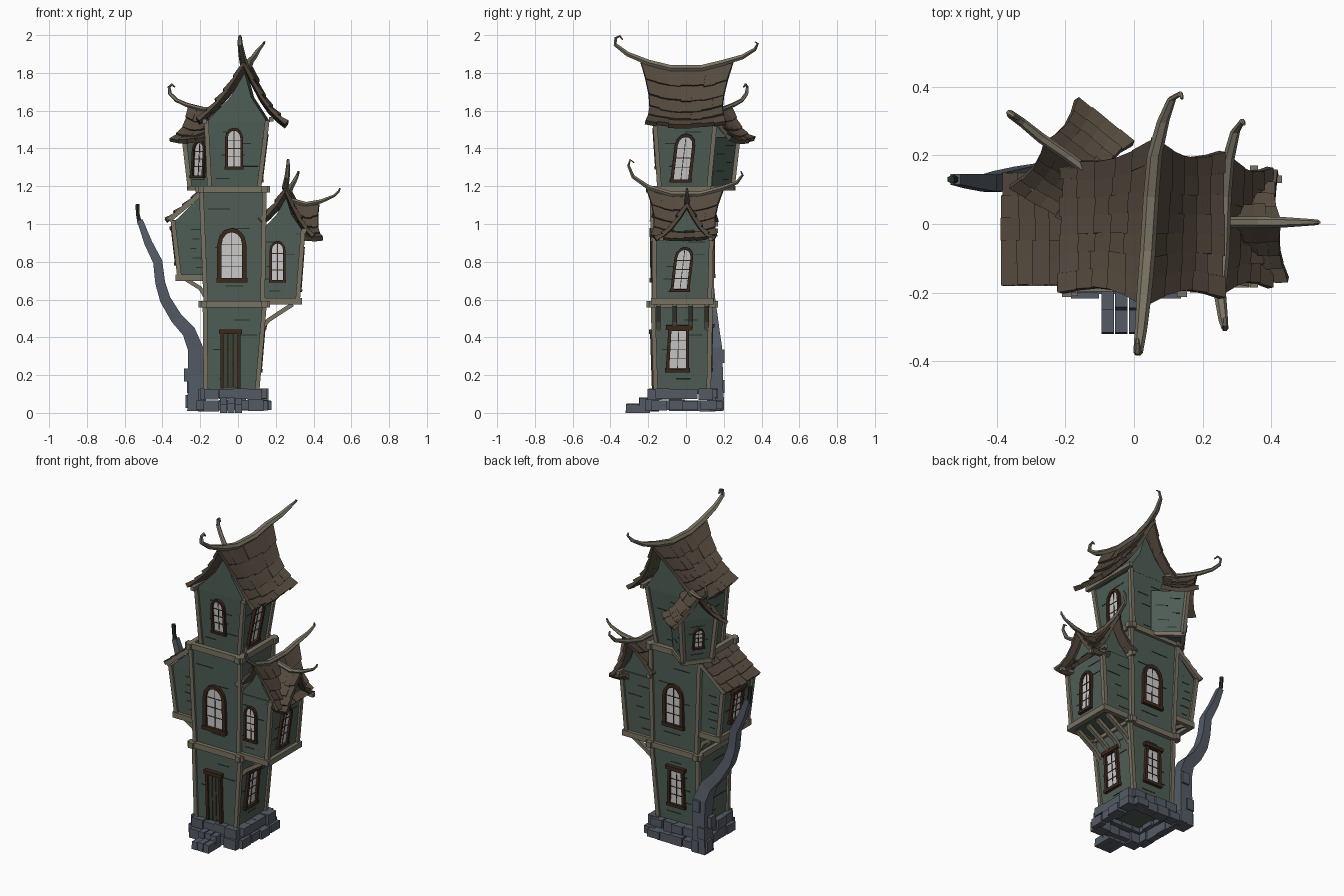
import bpy, bmesh, random
from math import sin, cos, pi
from mathutils import Vector as V, Matrix

if "Cube" in bpy.data.objects:
    bpy.data.objects.remove(bpy.data.objects["Cube"])
random.seed(4)

def material(name, r, g, b):
    m = bpy.data.materials.new(name)
    m.diffuse_color = (r, g, b, 1)
    m.use_nodes = True
    m.node_tree.nodes["Principled BSDF"].inputs["Base Color"].default_value = m.diffuse_color
    return m
GREEN = material("wall_green", .078, .112, .092)
SEAM = material("seam", .02, .03, .025)
ROOF = material("roof_brown", .09, .068, .048)
TRIM = material("trim_tan", .19, .17, .125)
DARK = material("frame_brown", .045, .022, .012)
PANE = material("pane", .55, .55, .58)
STONE = material("stone", .09, .105, .13)

def make(name, bm, mat):
    bmesh.ops.recalc_face_normals(bm, faces=bm.faces)
    me = bpy.data.meshes.new(name)
    bm.to_mesh(me)
    bm.free()
    me.materials.append(mat)
    ob = bpy.data.objects.new(name, me)
    bpy.context.collection.objects.link(ob)
    return ob

def hexa(bm, low, top):
    a = [bm.verts.new(p) for p in low]
    b = [bm.verts.new(p) for p in top]
    bm.faces.new(a[::-1])
    bm.faces.new(b)
    for i in range(4):
        j = (i + 1) % 4
        bm.faces.new((a[i], a[j], b[j], b[i]))

def rect(x0, x1, y0, y1, z):
    return [V((x0, y0, z)), V((x1, y0, z)), V((x1, y1, z)), V((x0, y1, z))]

def beam(bm, p, q, w=.022, h=None, over=0):
    p, q, h = V(p), V(q), h or w
    t = (q - p).normalized()
    p, q = p - t * over, q + t * over
    s = t.cross(V((0, 0, 1)))
    s = V((1, 0, 0)) if s.length < .3 else s.normalized()
    u = s.cross(t)
    offs = [(s * a * w + u * b * h) / 2 for a, b in ((-1, -1), (1, -1), (1, 1), (-1, 1))]
    hexa(bm, [p + o for o in offs], [q + o for o in offs])

def frame(st, side, s, z):
    """Matrix on a wall: x right, y up, z outward."""
    a, b = st[0], st[1]
    j = (side + 1) % 4
    t = (z - a[0].z) / (b[0].z - a[0].z)
    l, r = a[side].lerp(b[side], t), a[j].lerp(b[j], t)
    x = (r - l).normalized()
    n = x.cross((b[side] + b[j] - a[side] - a[j]).normalized()).normalized()
    m = Matrix((x, n.cross(x), n)).transposed().to_4x4()
    m.translation = l.lerp(r, s)
    return m, (r - l).length

def panel(bm, m, x, y, w, h, d):
    c = rect(x - w / 2, x + w / 2, y - h / 2, y + h / 2, -.004)
    hexa(bm, [m @ p for p in c], [m @ (p + V((0, 0, d + .004))) for p in c])

def storey(name, low, top, posts=(0, 1, 2, 3)):
    bm = bmesh.new()
    hexa(bm, low, top)
    make(name + "_walls", bm, GREEN)
    bm, sm = bmesh.new(), bmesh.new()
    for i in posts:
        beam(bm, low[i], top[i], .024)
    make(name + "_corner_posts", bm, TRIM)
    z0, z1 = low[0].z, top[0].z
    for side in range(4):
        for k in range(1, 6):
            m, w = frame((low, top), side, random.uniform(.25, .75), z0 + (z1 - z0) * k / 6)
            panel(sm, m, 0, 0, w * random.uniform(.2, .45), .005, .002)
    make(name + "_plank_seams", sm, SEAM)
    return low, top

def window(name, st, side, s, z, w, h, lean=0, arch=True):
    m, _ = frame(st, side, s, z)
    m = m @ Matrix(((1, lean, 0, 0), (0, 1, 0, 0), (0, 0, 1, 0), (0, 0, 0, 1)))
    def outline(w, h):
        if not arch:
            return [(-w / 2, -h / 2), (w / 2, -h / 2), (w * .44, h / 2), (-w * .44, h / 2)]
        c = h / 2 - w * .6
        return [(-w / 2, -h / 2), (w / 2, -h / 2)] + [
            (w / 2 * cos(a * pi / 6), c + w * .6 * sin(a * pi / 6)) for a in range(7)]
    f = w * .15
    out, inn = outline(w, h), outline(w - 2 * f, h - 2 * f)
    bm = bmesh.new()
    loops = [[bm.verts.new(m @ V((x, y, d))) for x, y in pts]
             for pts, d in ((out, -.005), (out, .016), (inn, .016), (inn, -.005))]
    n = len(out)
    for a, b in zip(loops, loops[1:] + loops[:1]):
        for i in range(n):
            j = (i + 1) % n
            bm.faces.new((a[i], a[j], b[j], b[i]))
    panel(bm, m, 0, -h / 2 + f / 2, w * 1.06, f, .02)
    if not arch:
        panel(bm, m, 0, h / 2, w * 1.1, f * 1.2, .022)
    panel(bm, m, 0, 0, .004, h - f, .007)
    for k in (-.2, 0, .2):
        panel(bm, m, 0, k * h, w - f, .004, .007)
    make(name + "_frame", bm, DARK)
    bm = bmesh.new()
    bm.faces.new([bm.verts.new(m @ V((x, y, .004))) for x, y in inn])
    make(name + "_pane", bm, PANE)

def slope(name, A, B, C, D, cols, rows, sag=.03, rise=.04, pinch=.15):
    """Overlapping shingles from ridge A-B down to eave C-D."""
    A, B, C, D = map(V, (A, B, C, D))
    def P(u, v):
        k = .5 + (u - .5) * (1 - pinch * sin(pi * v))
        p = A.lerp(B, k).lerp(C.lerp(D, k), v)
        p.z += rise * (2 * u - 1) ** 2 * (1 - .4 * v) - sag * sin(pi * min(v, 1))
        return p
    bm = bmesh.new()
    for j in range(rows):
        for i in range(cols):
            v0, v1 = j / rows, (j + 1.08) / rows + random.uniform(-.02, .02)
            q = [P(i / cols, v0), P((i + 1) / cols, v0), P((i + 1) / cols, v1), P(i / cols, v1)]
            n = (q[2] - q[0]).cross(q[3] - q[1]).normalized()
            n = -n if n.z < 0 else n
            lift = random.uniform(.01, .018)
            hexa(bm, [p - n * .011 for p in q],
                 [p + n * d for p, d in zip(q, (.003, .003, lift, lift))])
    make(name, bm, ROOF)

def sweep(name, pts, radii, side, mat, n=6, flat=1.0, turn=0):
    pts, b = [V(p) for p in pts], V(side).normalized()
    bm, rings = bmesh.new(), []
    for i, p in enumerate(pts):
        t = (pts[min(i + 1, len(pts) - 1)] - pts[max(i - 1, 0)]).normalized()
        u = t.cross(b).normalized()
        rings.append([bm.verts.new(p + (b * cos(2 * pi * k / n + turn) + u * flat * sin(2 * pi * k / n + turn))
                                   * radii[i]) for k in range(n)])
    for a, c in zip(rings, rings[1:]):
        for k in range(n):
            bm.faces.new((a[k], a[(k + 1) % n], c[(k + 1) % n], c[k]))
    bm.faces.new(rings[0][::-1])
    bm.faces.new(rings[-1])
    make(name, bm, mat)

def gable(name, L, R, apex, depth, inset=.3):
    L, R, apex, depth = V(L), V(R), V(apex), V(depth)
    mid = (L + R + apex * 2) / 4
    pts = [L, R, ((R + apex) / 2).lerp(mid, inset), apex, ((L + apex) / 2).lerp(mid, inset)]
    bm = bmesh.new()
    a, b = [bm.verts.new(p) for p in pts], [bm.verts.new(p + depth) for p in pts]
    bm.faces.new(a)
    bm.faces.new(b[::-1])
    for i in range(5):
        bm.faces.new((a[i], b[i], b[(i + 1) % 5], a[(i + 1) % 5]))
    make(name, bm, GREEN)

# Storeys and side rooms
low = storey("lower_storey", rect(-.17, .10, -.16, .12, .1), rect(-.175, .14, -.175, .13, .57))
mid = storey("middle_storey", rect(-.17, .13, -.17, .135, .57), rect(-.195, .14, -.18, .14, 1.18))
top = storey("upper_storey", rect(-.15, .11, -.14, .12, 1.18), rect(-.168, .155, -.165, .155, 1.55))
east = storey("right_room", rect(.12, .315, -.165, .125, .58), rect(.12, .345, -.17, .135, .97), (1, 2))
west = storey("left_room", rect(-.31, -.16, -.155, .12, .72), rect(-.345, -.18, -.165, .13, 1.02), (0, 3))
d, s = V((-.8, .6, 0)), V((.6, .8, 0))
def dormer_ring(half, out, z):
    I, E, up = V((-.06, .07, 0)), V((-.06, .07, 0)) + d * out, V((0, 0, z))
    return [I - s * half + up, I + s * half + up, E + s * half + up, E - s * half + up]
dorm = storey("dormer", dormer_ring(.085, .18, 1.19), dormer_ring(.105, .205, 1.46), (2, 3))

# Gable walls
gable("upper_gable", (-.168, -.165, 1.54), (.155, -.165, 1.54), (.035, -.165, 1.8), (.015, .32, 0))
gable("right_room_gable", (.12, -.165, .96), (.345, -.165, .96), (.255, -.165, 1.14), (.01, .29, 0))
gable("right_cross_gable", (.375, -.1, .96), (.375, .1, .96), (.375, .005, 1.09), (-.1, 0, 0))
gable("dormer_gable", dorm[1][2], dorm[1][3], (-.226, .194, 1.57), -d * .1)
gable("left_room_gable", (-.34, -.165, 1.01), (-.18, -.165, 1.01), (-.185, -.165, 1.16), (0, .295, 0), 0)

# Roof slopes
slope("main_roof_right", (.03, -.24, 1.82), (.06, .25, 1.82), (.25, -.215, 1.52), (.25, .21, 1.52), 7, 5, .05)
slope("main_roof_left", (.03, -.24, 1.82), (.06, .25, 1.82), (-.205, -.2, 1.54), (-.2, .19, 1.54), 7, 5)
slope("right_roof_inner", (.25, -.21, 1.15), (.275, .2, 1.15), (.12, -.19, 1.0), (.12, .17, 1.0), 6, 3, .015)
slope("right_roof_outer", (.25, -.21, 1.15), (.275, .2, 1.15), (.395, -.185, .92), (.395, .165, .92), 6, 4)
for nm, y0, x1 in (("front", -.165, .45), ("back", .15, .42)):
    slope("cross_roof_" + nm, (.26, .005, 1.11), (.43, .005, 1.09), (.3, y0, .93), (x1, y0 * .97, .91), 4, 4, .03, .02, .2)
slope("left_room_roof", (-.185, -.18, 1.18), (-.185, .15, 1.18), (-.375, -.18, 1.02), (-.375, .15, 1.02), 5, 4, .008, .01, .02)
for nm, k in (("front", -.16), ("back", .155)):
    a, b = V((-.09, .12, 1.59)), V((-.262, .24, 1.6))
    slope("dormer_roof_" + nm, a, b, a + s * k * .9 - V((0, 0, .15)), b + s * k - V((0, 0, .165)), 4, 4, .025, .025, .2)

# Curling ridge beams
sweep("main_ridge", [(.01, -.335, 1.975), (.01, -.35, 1.995), (.01, -.372, 1.985), (.012, -.375, 1.95), (.02, -.31, 1.9),
      (.03, -.2, 1.855), (.04, -.08, 1.825), (.05, .08, 1.825), (.06, .2, 1.855), (.085, .3, 1.885), (.11, .365, 1.925),
      (.135, .38, 1.955), (.14, .365, 1.965)],
      [.005, .008, .011, .014, .018, .022, .023, .023, .022, .018, .013, .008, .005], (1, 0, 0), TRIM, flat=.8)
sweep("right_room_ridge", [(.265, -.275, 1.325), (.265, -.295, 1.34), (.265, -.305, 1.31), (.26, -.28, 1.25), (.25, -.2, 1.195),
      (.26, -.08, 1.16), (.265, .08, 1.16), (.275, .19, 1.19), (.295, .27, 1.22), (.315, .3, 1.26), (.32, .29, 1.28)],
      [.005, .007, .01, .014, .018, .019, .019, .018, .014, .009, .005], (1, 0, 0), TRIM, flat=.8)
sweep("cross_ridge", [(.27, .005, 1.13), (.36, .005, 1.105), (.44, .005, 1.12), (.51, .005, 1.15), (.535, .005, 1.175), (.54, .005, 1.19)],
      [.016, .017, .015, .01, .008, .005], (0, 1, 0), TRIM, flat=.8)
sweep("dormer_ridge", [(-.09, .12, 1.605), (-.19, .195, 1.61), (-.27, .25, 1.63), (-.325, .295, 1.655), (-.36, .32, 1.69),
      (-.365, .325, 1.725), (-.35, .315, 1.74), (-.335, .305, 1.725)],
      [.014, .015, .015, .013, .012, .009, .007, .005], s, TRIM, flat=.8)

# Belt beams, bargeboards and purlin ends
bm = bmesh.new()
for r, over in ((rect(-.18, .14, -.18, .14, .575), .03), (rect(-.195, .14, -.182, .142, 1.185), .03),
                (rect(.14, .325, -.17, .13, .59), .012), (rect(-.315, -.18, -.16, .125, .715), .012)):
    for i in range(4):
        beam(bm, r[i], r[(i + 1) % 4], .03, .034, over)
for i in range(1, 4):
    beam(bm, dorm[0][i], dorm[0][(i + 1) % 4], .024, .024, .01)
for y in (-.17, .14):
    beam(bm, (-.365, y, 1.02), (-.19, y, 1.165), .02, .024)
make("belt_beams", bm, TRIM)
bm = bmesh.new()
for x, z, y in ((-.175, 1.545, .2), (.175, 1.555, .2), (.35, .965, .185), (.14, 1.0, .185)):
    beam(bm, (x, -y, z), (x, y - .015, z), .024)
for y in (-.13, .13):
    beam(bm, (.3, y, .935), (.43, y, .92), .022)
make("purlins", bm, TRIM)

# Curved brackets under the side rooms
for i, y in enumerate((-.145, -.06, .025, .11)):
    sweep(f"right_bracket_{i}", [(.11, y, .43), (.16, y, .49), (.22, y, .53), (.29, y, .575)], [.016] * 4, (0, 1, 0), TRIM, 4, 1, pi / 4)
    sweep(f"left_bracket_{i}", [(-.17, y, .61), (-.2, y, .66), (-.28, y, .71)], [.015] * 3, (0, 1, 0), TRIM, 4, 1, pi / 4)

# Windows
for args in (("upper_front", top, 0, .47, 1.4, .095, .22), ("upper_right", top, 1, .48, 1.35, .11, .26, .12),
             ("middle_front", mid, 0, .47, .835, .155, .29), ("middle_back", mid, 2, .47, .85, .14, .27),
             ("right_room_front", east, 0, .42, .8, .085, .22), ("right_room_side", east, 1, .5, .76, .1, .24, .12),
             ("dormer_end", dorm, 2, .5, 1.34, .065, .13), ("dormer_side", dorm, 3, .45, 1.345, .085, .2, .12),
             ("lower_right", low, 1, .43, .335, .125, .24, .03, False), ("lower_back", low, 2, .5, .34, .12, .24, 0, False),
             ("left_room_side", west, 3, .5, .88, .12, .2, 0, False)):
    window(args[0] + "_window", *args[1:])

# Door with posts and lintel
m, _ = frame(low, 0, .46, .28)
bm = bmesh.new()
for x in (-.045, .045):
    panel(bm, m, x, 0, .016, .3, .02)
panel(bm, m, 0, .15, .12, .024, .026)
make("door_frame", bm, DARK)
bm = bmesh.new()
for x in (-.025, 0, .025):
    panel(bm, m, x, 0, .022, .29, .01)
make("door_planks", bm, material("door_green", .05, .055, .035))

# Stone footing, two uneven courses, and steps
bm = bmesh.new()
for z0, z1, g in ((.01, .068, .01), (.07, .13, -.004)):
    ring = rect(-.18 - g, .13 + g, -.17 - g, .145 + g, 0)
    for i in range(4):
        a, b = ring[i], ring[(i + 1) % 4]
        for k in range(4):
            e = k + random.uniform(-.1, .1)
            p, q = a.lerp(b, (e + .05) / 4), a.lerp(b, (e + .95) / 4)
            zc = V((0, 0, (z0 + z1) / 2 + random.uniform(-.003, .003)))
            beam(bm, p + zc, q + zc, .05 + random.uniform(-.012, .026), z1 - z0 + random.uniform(-.014, .004), .004)
for y0, y1, z in ((-.25, -.19, .085), (-.32, -.25, .05)):
    for k in range(3):
        x = -.095 + .04 * k
        hexa(bm, rect(x, x + .036, y0, y1, 0), rect(x, x + .036, y0 + random.uniform(0, .01), y1, z - random.uniform(0, .008)))
make("stone_footing", bm, STONE)

# Crooked chimney with stone foot and thin pipe
sweep("chimney", [(-.225, .155, .01), (-.222, .155, .2), (-.225, .15, .34), (-.26, .14, .43), (-.325, .135, .5), (-.385, .125, .6),
      (-.412, .12, .69), (-.425, .12, .8), (-.475, .125, .9), (-.52, .13, 1.02)],
      [.062, .058, .058, .051, .045, .041, .037, .035, .03, .022], (0, 1, 0), STONE, 4, 1, pi / 4)
sweep("chimney_pipe", [(-.52, .13, 1.0), (-.53, .13, 1.05), (-.533, .13, 1.105)], [.014, .011, .012], (0, 1, 0), SEAM, 6)
bm = bmesh.new()
for x, y, z in ((-.255, .165, .06), (-.262, .14, .2), (-.2, .175, .05), (-.21, .18, .3), (-.245, .18, .14)):
    beam(bm, (x - .024, y, z), (x + .024, y, z), .05, .07)
make("chimney_stones", bm, STONE)
